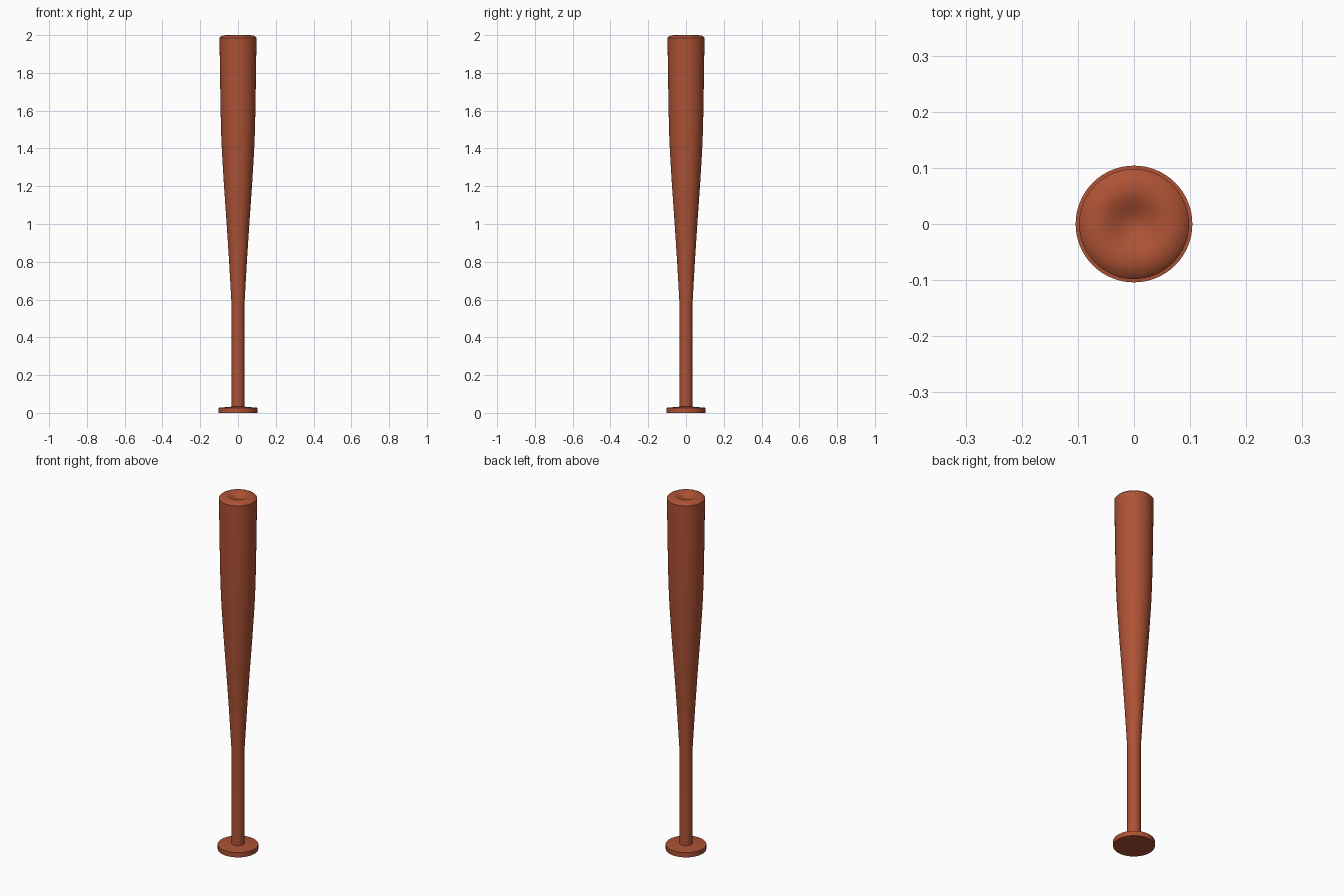
import bpy, bmesh, math
from mathutils import Vector

if "Cube" in bpy.data.objects:
    bpy.data.objects.remove(bpy.data.objects["Cube"])

wood = bpy.data.materials.new("wood")
wood.diffuse_color = (0.42, 0.085, 0.035, 1)
wood.use_nodes = True
wood.node_tree.nodes["Principled BSDF"].inputs["Base Color"].default_value = wood.diffuse_color


def lathe(name, profile, segments=64):
    """Spin a (radius, height) profile around the z axis."""
    bm = bmesh.new()
    verts = [bm.verts.new((r, 0, z)) for r, z in profile]
    edges = [bm.edges.new(pair) for pair in zip(verts, verts[1:])]
    bmesh.ops.spin(bm, geom=verts + edges, cent=(0, 0, 0), axis=(0, 0, 1),
                   angle=math.tau, steps=segments, use_merge=False)
    bmesh.ops.remove_doubles(bm, verts=bm.verts, dist=1e-5)
    bmesh.ops.recalc_face_normals(bm, faces=bm.faces)
    mesh = bpy.data.meshes.new(name)
    bm.to_mesh(mesh)
    bm.free()
    mesh.materials.append(wood)
    obj = bpy.data.objects.new(name, mesh)
    bpy.context.collection.objects.link(obj)
    bpy.context.view_layer.objects.active = obj
    obj.select_set(True)
    bpy.ops.object.shade_smooth_by_angle(angle=math.radians(25))
    obj.select_set(False)
    return obj


# Flat disc at the end of the grip, handle, tapered barrel and dimpled tip
lathe("bat", [
    (0, 0), (0.104, 0), (0.104, 0.027), (0.034, 0.033),
    (0.034, 0.3), (0.034, 0.57),
    (0.047, 0.8), (0.060, 1.0), (0.074, 1.2), (0.085, 1.38),
    (0.090, 1.5), (0.093, 1.65), (0.098, 1.985),
    (0.092, 1.991), (0.080, 1.997), (0.065, 2.0), (0.050, 1.998),
    (0.035, 1.991), (0.020, 1.983), (0.008, 1.979), (0, 1.978),
])
